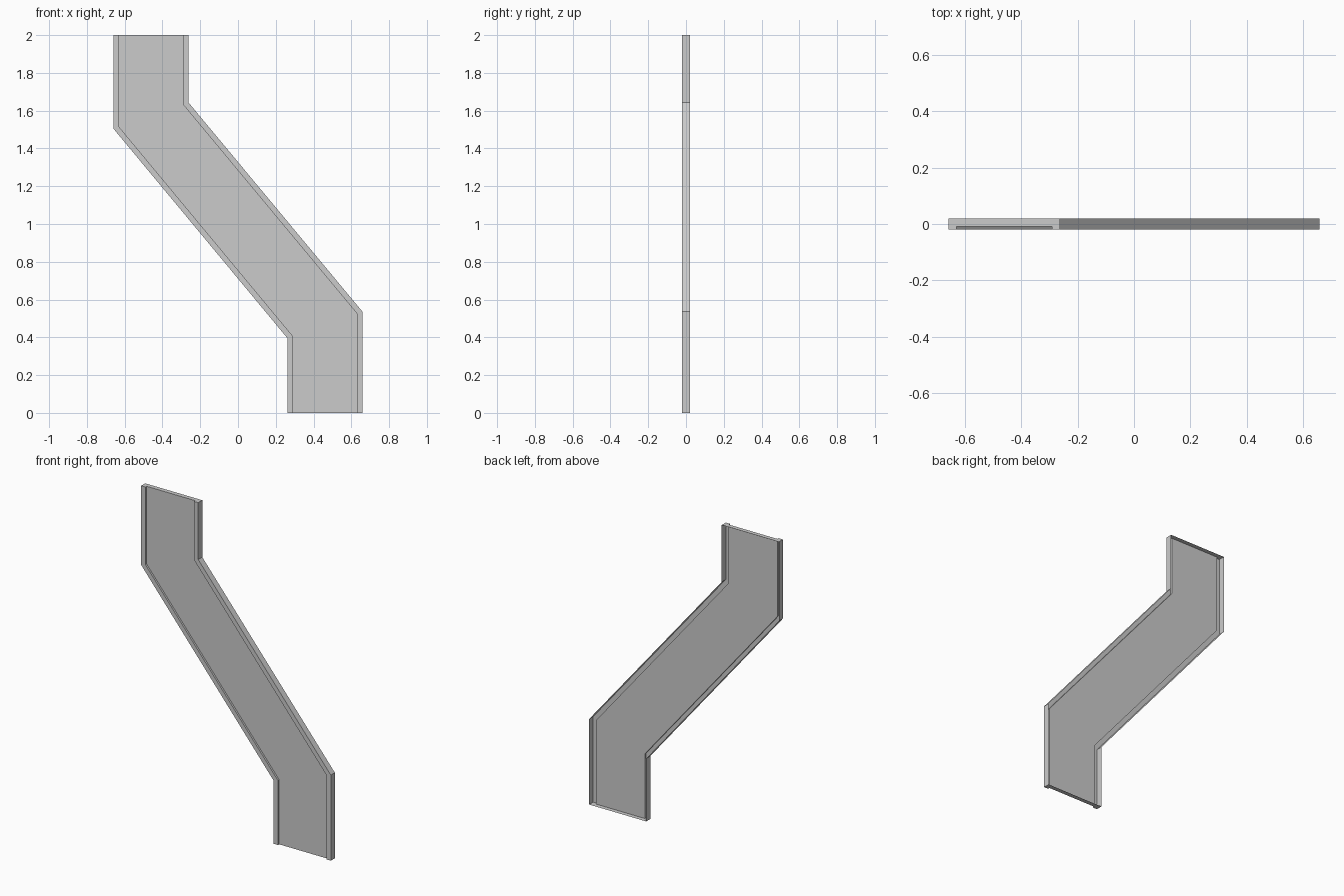
import bpy, bmesh

if "Cube" in bpy.data.objects:
    bpy.data.objects.remove(bpy.data.objects["Cube"])

LEFT_TO_RIGHT = 0.396      # panel width
RIM = 0.029                # width of raised front borders
FRONT, BACK, RECESS = -0.02, 0.02, -0.008

# cross-section: open-backed channel with a recessed front panel (x offset, y)
W = LEFT_TO_RIGHT
profile = [(0, BACK), (0, FRONT), (RIM, FRONT), (RIM, RECESS),
           (W - RIM, RECESS), (W - RIM, FRONT), (W, FRONT), (W, BACK)]

# stations along the path: left x, z at left edge, z at right edge
stations = [(0.262, 0.0, 0.0), (0.262, 0.395, 0.537),
            (-0.658, 1.503, 1.643), (-0.658, 2.0, 2.0)]

bm = bmesh.new()
rings = [[bm.verts.new((x + dx, y, zl + (zr - zl) * dx / W)) for dx, y in profile]
         for x, zl, zr in stations]

# skin between stations, leaving the back open
for lower, upper in zip(rings, rings[1:]):
    for i in range(len(profile) - 1):
        bm.faces.new((lower[i], lower[i + 1], upper[i + 1], upper[i]))

# end caps, notched by the recess
bm.faces.new(rings[0][::-1])
bm.faces.new(rings[-1])
bmesh.ops.recalc_face_normals(bm, faces=bm.faces)
front = max(bm.faces, key=lambda f: f.calc_area())
if front.normal.y > 0:
    bmesh.ops.reverse_faces(bm, faces=bm.faces)

mesh = bpy.data.meshes.new("slanted_panel")
bm.to_mesh(mesh)
bm.free()
panel = bpy.data.objects.new("slanted_panel", mesh)
bpy.context.collection.objects.link(panel)
